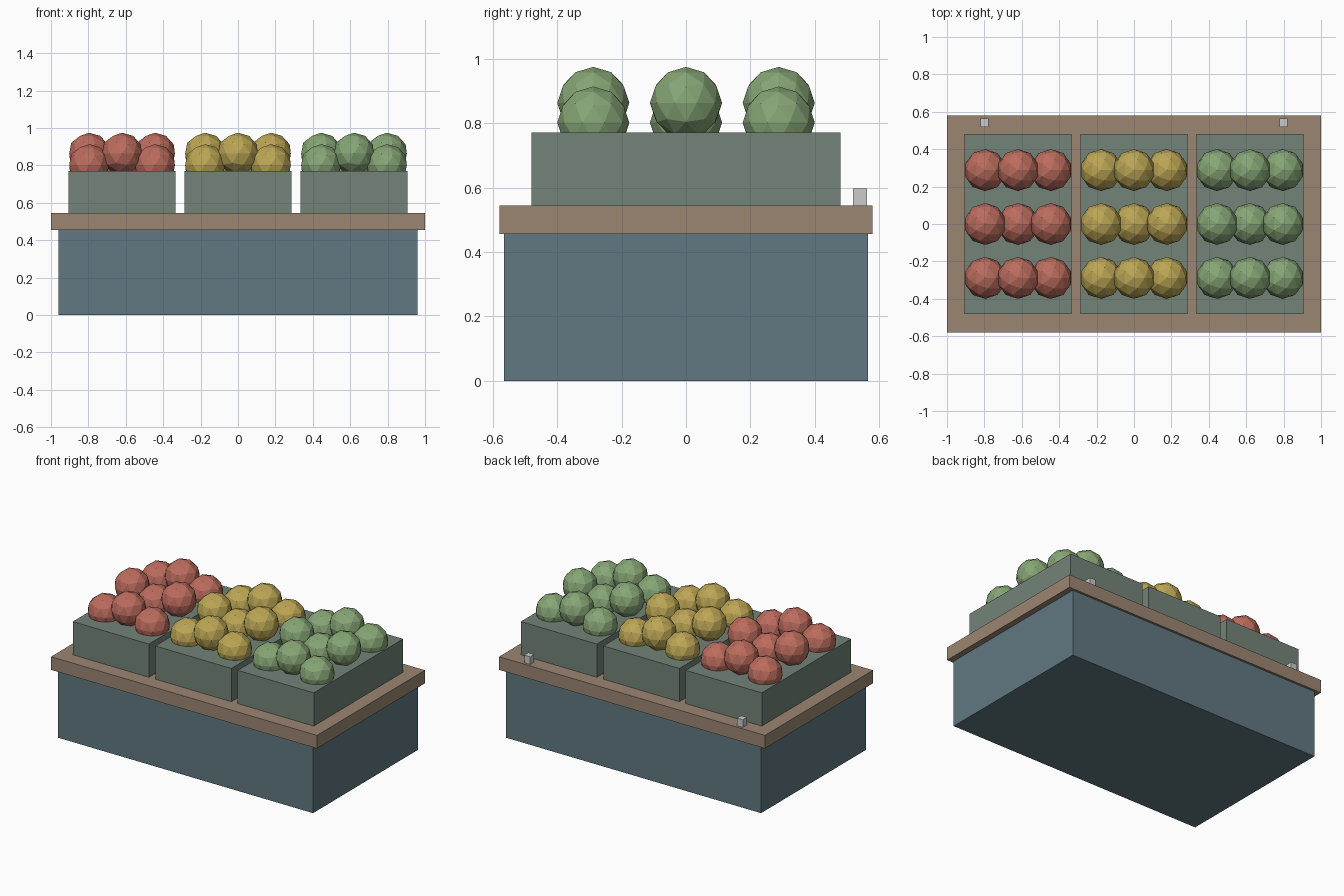
import bpy

if "Cube" in bpy.data.objects:
    bpy.data.objects.remove(bpy.data.objects["Cube"])


def material(name, rgb):
    m = bpy.data.materials.new(name)
    m.diffuse_color = (*rgb, 1)
    m.use_nodes = True
    m.node_tree.nodes["Principled BSDF"].inputs["Base Color"].default_value = m.diffuse_color
    return m


def box(name, x, y, z, mat=None):
    """Box from (min, max) ranges on each axis."""
    bpy.ops.mesh.primitive_cube_add(
        size=1, location=[(r[0] + r[1]) / 2 for r in (x, y, z)])
    ob = bpy.context.object
    ob.name = name
    ob.scale = [r[1] - r[0] for r in (x, y, z)]
    bpy.ops.object.transform_apply(location=False, rotation=False, scale=True)
    if mat:
        ob.data.materials.append(mat)
    return ob


blue = material("painted_base", (0.12, 0.19, 0.22))
wood = material("wood", (0.33, 0.24, 0.17))
crate_green = material("crate_paint", (0.17, 0.23, 0.19))
fruits = [("red", material("red_fruit", (0.50, 0.15, 0.11))),
          ("yellow", material("yellow_fruit", (0.50, 0.38, 0.09))),
          ("green", material("green_fruit", (0.24, 0.38, 0.18)))]

# Stand: body and overhanging table top
box("stand_base", (-0.96, 0.96), (-0.565, 0.565), (0, 0.456), blue)
box("table_top", (-1, 1), (-0.58, 0.58), (0.456, 0.545), wood)

# Three crates, each with a 3 x 3 heap of faceted fruit at alternating heights
RADIUS = 0.112
for n, (colour, mat) in enumerate(fruits):
    cx = (n - 1) * 0.62
    box(f"{colour}_crate", (cx - 0.286, cx + 0.286), (-0.48, 0.48),
        (0.545, 0.771), crate_green)
    for i in (-1, 0, 1):
        for j in (-1, 0, 1):
            z = 0.863 if (i + j) % 2 else 0.802
            bpy.ops.mesh.primitive_ico_sphere_add(
                subdivisions=2, radius=RADIUS,
                location=(cx + i * 0.176, j * 0.288, z))
            fruit = bpy.context.object
            fruit.name = f"{colour}_fruit"
            fruit.data.materials.append(mat)

# Small pegs at the back edge
for side, px in (("left", -0.8), ("right", 0.8)):
    box(f"{side}_peg", (px - 0.022, px + 0.022), (0.519, 0.563), (0.545, 0.597))
